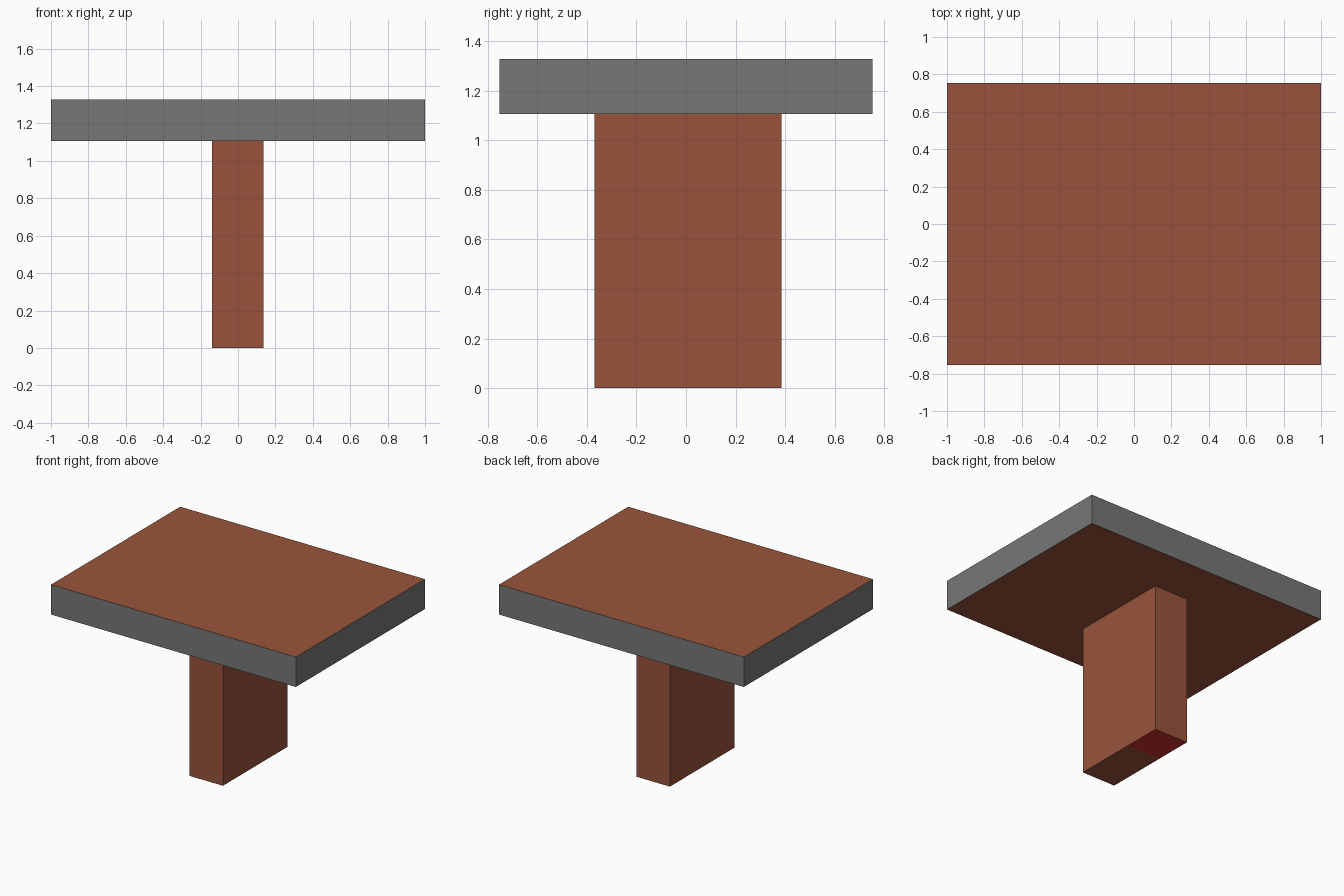
import bpy, bmesh
from mathutils import Vector

if "Cube" in bpy.data.objects:
    bpy.data.objects.remove(bpy.data.objects["Cube"])


def material(name, rgb):
    # sRGB 0-255 to linear
    m = bpy.data.materials.new(name)
    lin = [((c / 255 + 0.055) / 1.055) ** 2.4 for c in rgb]
    m.diffuse_color = (*lin, 1)
    m.use_nodes = True
    m.node_tree.nodes["Principled BSDF"].inputs["Base Color"].default_value = m.diffuse_color
    return m


brown = material("brown wood", (153, 84, 59))
grey = material("grey edge", (119, 119, 119))
red = material("red underside", (200, 47, 46))


def box(name, lo, hi, mats, rule, cut_y=None):
    lo, hi = Vector(lo), Vector(hi)
    bm = bmesh.new()
    bmesh.ops.create_cube(bm, size=1)
    for v in bm.verts:
        v.co = (lo + hi) / 2 + v.co * (hi - lo)
    if cut_y is not None:
        bmesh.ops.bisect_plane(bm, geom=bm.verts[:] + bm.edges[:] + bm.faces[:],
                               plane_co=(0, cut_y, 0), plane_no=(0, 1, 0))
    bm.normal_update()
    for f in bm.faces:
        f.material_index = rule(f)
    me = bpy.data.meshes.new(name)
    bm.to_mesh(me)
    bm.free()
    for m in mats:
        me.materials.append(m)
    ob = bpy.data.objects.new(name, me)
    bpy.context.collection.objects.link(ob)
    return ob


# Table top: brown faces with a grey edge band
box("table_top", (-1, -0.753, 1.107), (1, 0.753, 1.328), [brown, grey],
    lambda f: 0 if abs(f.normal.z) > 0.5 else 1)

# Pedestal: brown, with a red patch at the back of its underside
box("pedestal", (-0.138, -0.37, 0), (0.136, 0.385, 1.107), [brown, red],
    lambda f: 1 if f.normal.z < -0.5 and f.calc_center_median().y > 0.1 else 0,
    cut_y=0.1)
